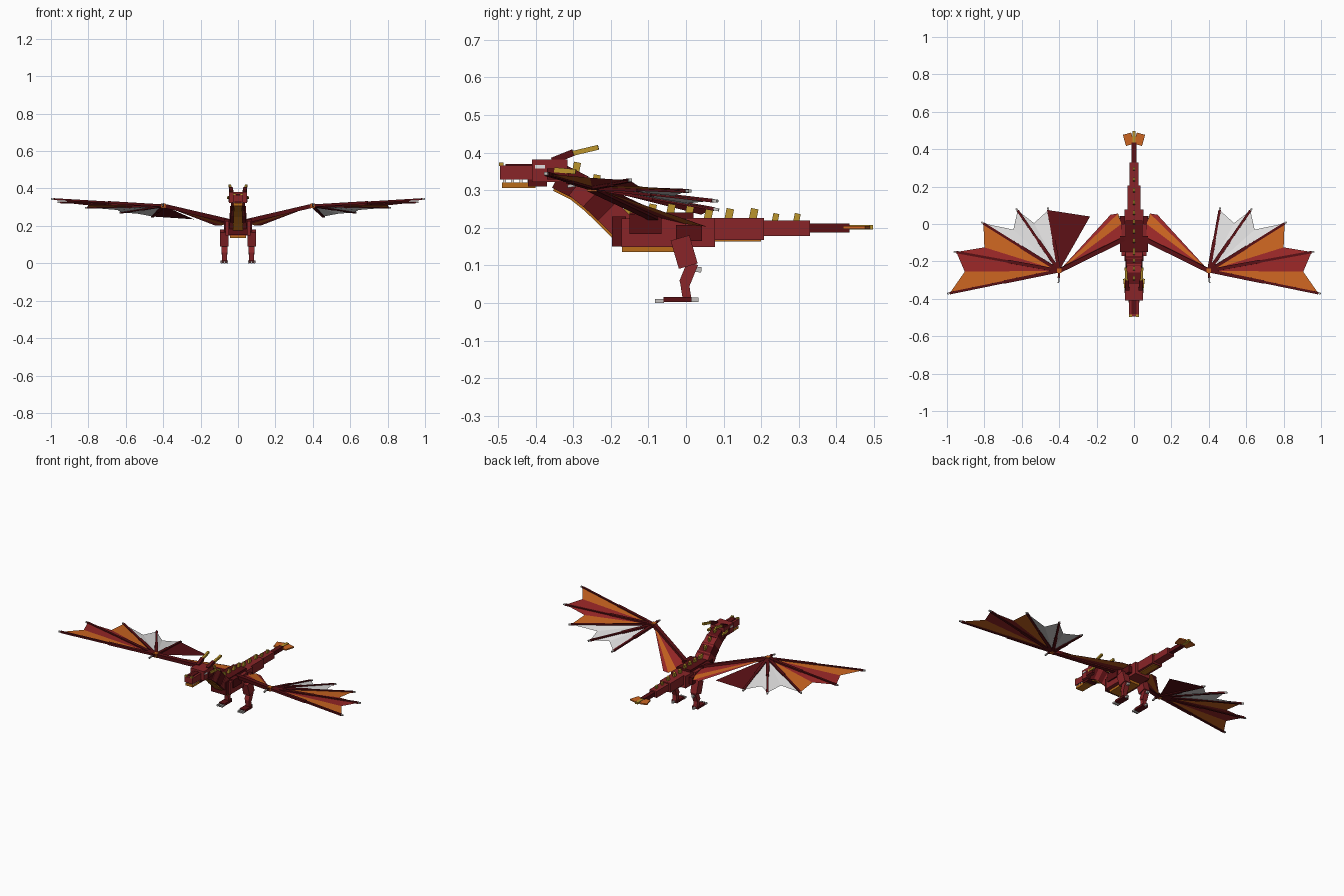
import bpy, bmesh
from mathutils import Vector, Matrix

cube = bpy.data.objects.get("Cube")
if cube:
    bpy.data.objects.remove(cube)


def material(name, rgb):
    m = bpy.data.materials.new(name)
    m.use_nodes = True
    m.diffuse_color = (*rgb, 1)
    m.node_tree.nodes["Principled BSDF"].inputs["Base Color"].default_value = (*rgb, 1)
    return m


RED = material("scale red", (0.25, 0.018, 0.021))
DARK = material("dark red", (0.10, 0.005, 0.007))
WING_RED = material("wing red", (0.32, 0.02, 0.02))
ORANGE = material("flame orange", (0.60, 0.13, 0.015))
AMBER = material("belly amber", (0.48, 0.15, 0.01))
GOLD = material("horn gold", (0.50, 0.30, 0.025))
WHITE = material("pale membrane", (0.76, 0.75, 0.75))
CLAW = material("claw grey", (0.55, 0.53, 0.51))


def finish(name, bm, mats):
    mesh = bpy.data.meshes.new(name)
    bm.to_mesh(mesh)
    bm.free()
    for m in mats:
        mesh.materials.append(m)
    ob = bpy.data.objects.new(name, mesh)
    bpy.context.collection.objects.link(ob)
    return ob


def block(name, matrix, size, mat):
    bm = bmesh.new()
    bmesh.ops.create_cube(bm, size=1, matrix=matrix @ Matrix.Diagonal((*size, 1)))
    return finish(name, bm, [mat])


def span(name, x, y, z, mat):
    """Upright box given by its (low, high) range on each axis."""
    mid = [(r[0] + r[1]) / 2 for r in (x, y, z)]
    return block(name, Matrix.Translation(mid), [r[1] - r[0] for r in (x, y, z)], mat)


def strut(name, a, b, width, depth, mat):
    """Box running from a to b."""
    a, b = Vector(a), Vector(b)
    d = b - a
    zd = d.normalized()
    ref = Vector((0, 1, 0)) if abs(zd.x) > 0.7 else Vector((1, 0, 0))
    yd = zd.cross(ref).normalized()
    rot = Matrix((yd.cross(zd), yd, zd)).transposed().to_4x4()
    return block(name, Matrix.Translation((a + b) / 2) @ rot, (width, depth, d.length), mat)


def spike(name, y, z, s):
    m = Matrix.Translation((0, y, z)) @ Matrix.Rotation(-0.2, 4, 'X')
    block(name, m, (s * 0.6, s, s * 1.5), GOLD)


def sym(w):
    return (-w, w)


# Torso
span("chest_plate", sym(0.052), (-0.197, -0.16), (0.15, 0.23), DARK)
span("torso", sym(0.066), (-0.172, 0.0), (0.149, 0.225), RED)
span("rump", sym(0.052), (0.0, 0.077), (0.149, 0.226), RED)
span("back_ridge", sym(0.045), (-0.15, 0.02), (0.222, 0.24), DARK)
span("belly", sym(0.042), (-0.17, 0.0), (0.135, 0.152), AMBER)

# Tail
span("tail_base", sym(0.036), (0.075, 0.207), (0.168, 0.226), RED)
span("tail_middle", sym(0.025), (0.205, 0.33), (0.178, 0.219), RED)
span("tail_end", sym(0.014), (0.328, 0.435), (0.187, 0.211), DARK)
span("tail_tip", sym(0.009), (0.43, 0.497), (0.196, 0.207), GOLD)
span("tail_underside", sym(0.02), (0.0, 0.2), (0.163, 0.17), AMBER)

# Neck with throat plates
neck = [(-0.165, 0.2), (-0.205, 0.24), (-0.245, 0.278), (-0.285, 0.31), (-0.335, 0.335)]
for i, (p, q) in enumerate(zip(neck, neck[1:])):
    a, b = Vector((0, *p)), Vector((0, *q))
    run = (b - a).normalized()
    out = Vector((0, -run.z, run.y))
    if out.z > 0:
        out = -out
    w = 0.092 - 0.008 * i
    strut(f"neck_{i}", a - run * 0.012, b + run * 0.006, w, 0.07, RED if i % 2 == 0 else DARK)
    strut(f"throat_{i}", a + out * 0.036, b + out * 0.036, w * 0.6, 0.01, AMBER)
    mid = (a + b) / 2 - out * 0.042
    spike(f"neck_spike_{i}", mid.y, mid.z, 0.019)

# Back and tail spikes
for i, y in enumerate((-0.14, -0.09, -0.04, 0.01, 0.06, 0.115, 0.18, 0.238, 0.295)):
    z = 0.248 if y < 0.03 else 0.236 if y < 0.2 else 0.226
    spike(f"back_spike_{i}", y, z, 0.02 if y < 0.2 else 0.016)

# Head
span("skull", sym(0.047), (-0.41, -0.315), (0.322, 0.381), RED)
span("snout", sym(0.028), (-0.495, -0.405), (0.328, 0.366), RED)
span("snout_ridge", sym(0.014), (-0.48, -0.40), (0.364, 0.37), DARK)
span("lower_jaw", sym(0.025), (-0.49, -0.40), (0.306, 0.321), AMBER)
span("jaw_hinge", sym(0.03), (-0.42, -0.37), (0.31, 0.328), DARK)

for s, side in ((1, "left"), (-1, "right")):
    def at(x, y, z):
        return (s * x, y, z)

    def sided(name, x, y, z, mat):
        return span(f"{side}_{name}", sorted((s * x[0], s * x[1])), y, z, mat)

    def limb(name, a, b, w, d, mat):
        return strut(f"{side}_{name}", at(*a), at(*b), w, d, mat)

    # Face details and horns
    sided("eye", (0.045, 0.049), (-0.402, -0.375), (0.358, 0.367), WHITE)
    sided("cheek", (0.04, 0.051), (-0.37, -0.312), (0.328, 0.358), DARK)
    sided("nostril", (0.012, 0.026), (-0.497, -0.485), (0.364, 0.374), GOLD)
    for k in range(4):
        y = -0.487 + 0.022 * k
        sided(f"tooth_{k}", (0.018, 0.025), (y, y + 0.008), (0.319, 0.33), WHITE)
    limb("horn_base", (0.034, -0.355, 0.378), (0.039, -0.3, 0.4), 0.02, 0.018, DARK)
    limb("horn", (0.039, -0.305, 0.397), (0.044, -0.233, 0.414), 0.013, 0.013, GOLD)
    limb("cheek_horn", (0.045, -0.35, 0.354), (0.052, -0.293, 0.349), 0.012, 0.013, GOLD)

    # Tail fin
    fin = Matrix.Translation(at(0.029, 0.453, 0.201)) @ Matrix.Rotation(-s * 0.27, 4, 'Z')
    block(f"{side}_tail_fin", fin, (0.046, 0.062, 0.008), ORANGE)

    # Leg, foot and claws
    sided("hip", (0.045, 0.075), (-0.027, 0.043), (0.165, 0.208), DARK)
    limb("thigh", (0.073, -0.016, 0.173), (0.073, 0.006, 0.098), 0.044, 0.052, RED)
    limb("shin", (0.073, 0.018, 0.106), (0.073, -0.004, 0.052), 0.032, 0.03, RED)
    limb("ankle", (0.073, -0.005, 0.06), (0.073, 0.003, 0.01), 0.027, 0.023, RED)
    limb("knee_spur", (0.073, 0.02, 0.09), (0.073, 0.041, 0.088), 0.014, 0.014, CLAW)
    sided("foot", (0.053, 0.093), (-0.06, 0.014), (0.002, 0.016), DARK)
    sided("heel_claw", (0.067, 0.079), (0.012, 0.033), (0.003, 0.014), CLAW)
    for k in range(3):
        x = 0.053 + 0.015 * k
        sided(f"toe_claw_{k}", (x, x + 0.009), (-0.082, -0.058), (0.0, 0.011), CLAW)

    # Wing arm
    shoulder, wrist = (0.055, -0.08, 0.228), (0.4, -0.25, 0.308)
    sided("shoulder", (0.045, 0.074), (-0.15, -0.065), (0.184, 0.236), DARK)
    limb("wing_arm", shoulder, wrist, 0.024, 0.022, DARK)
    block(f"{side}_wrist", Matrix.Translation(at(*wrist)), (0.026, 0.026, 0.024), ORANGE)
    limb("thumb", wrist, (0.402, -0.288, 0.315), 0.012, 0.012, DARK)
    limb("thumb_claw", (0.402, -0.286, 0.315), (0.404, -0.315, 0.31), 0.008, 0.008, CLAW)

    # Wing fingers
    tips = [(0.985, -0.37, 0.343), (0.95, -0.15, 0.326), (0.805, 0.003, 0.298),
            (0.622, 0.072, 0.272), (0.458, 0.074, 0.25)]
    for k, tip in enumerate(tips):
        w, t = Vector(wrist), Vector(tip)
        half = w.lerp(t, 0.5)
        end = t + (t - w).normalized() * 0.014
        limb(f"finger_{k}_inner", w, half, 0.018, 0.014, DARK)
        limb(f"finger_{k}_outer", half, t, 0.013, 0.01, DARK)
        limb(f"finger_{k}_claw", t, end, 0.009, 0.008, CLAW)

    # Wing skin: triangles fanning from the wrist
    notches = [(0.905, -0.255, 0.333), (0.8, -0.125, 0.31), (0.645, -0.03, 0.285), (0.535, 0.005, 0.265)]
    rim = [tips[0]]
    for n, t in zip(notches, tips[1:]):
        rim += [n, t]
    bands = [1, 0, 0, 1, 2, 2, 2, 2]
    fans = [(rim[i], rim[i + 1], c) for i, c in enumerate(bands)]
    root = [(0.125, 0.05, 0.203), (0.085, 0.056, 0.203), (0.068, 0.0, 0.21), shoulder]
    fans += [(root[i], root[i + 1], c) for i, c in enumerate((0, 1, 0))]
    if s < 0:
        fans.append((tips[4], (0.235, 0.04, 0.235), 3))
    bm = bmesh.new()
    for p, q, c in fans:
        f = bm.faces.new([bm.verts.new(at(*v)) for v in (wrist, p, q)])
        f.material_index = c
        f.normal_update()
        if f.normal.z < 0:
            f.normal_flip()
    finish(f"{side}_wing_skin", bm, [WING_RED, ORANGE, WHITE, DARK])
